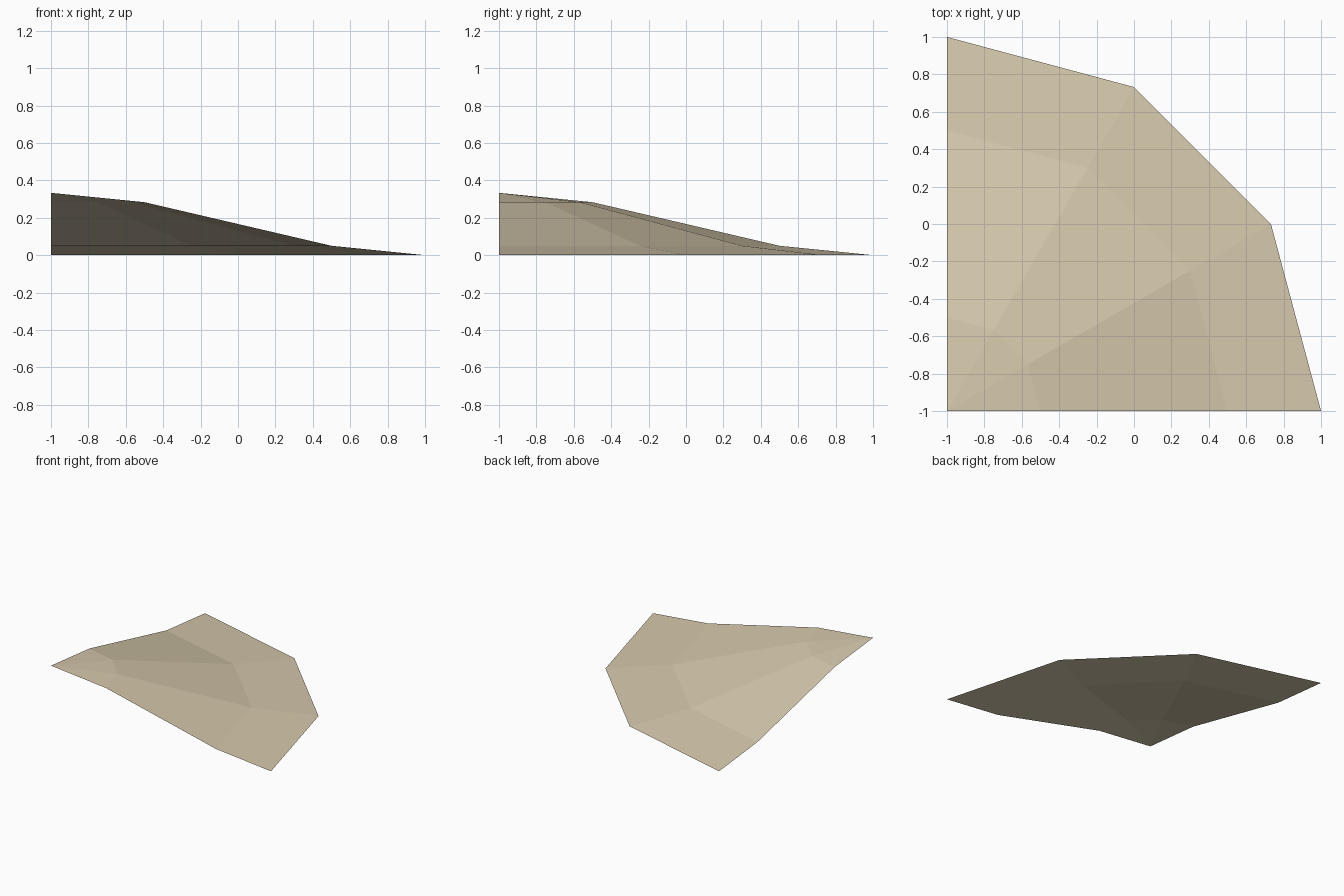
import bpy
import bmesh
from math import radians
from mathutils import Matrix, Vector

if "Cube" in bpy.data.objects:
    bpy.data.objects.remove(bpy.data.objects["Cube"], do_unlink=True)

# Sand colour
sand = bpy.data.materials.new("sand")
sand.use_nodes = True
colour = (0.68, 0.59, 0.42, 1)
sand.diffuse_color = colour
bsdf = sand.node_tree.nodes["Principled BSDF"]
bsdf.inputs["Base Color"].default_value = colour
bsdf.inputs["Roughness"].default_value = 0.9

# Slope profile from the peak to the toe, as (radius, height)
profile = [(0, 0.333), (0.5, 0.283), (1.5, 0.05), (2, 0)]
peak = Vector((-1, -1, 0))

# Open quarter mound: the profile swept through three flat sectors
bm = bmesh.new()
verts = [bm.verts.new(peak + Vector((r, 0, z))) for r, z in profile]
edges = [bm.edges.new(pair) for pair in zip(verts, verts[1:])]
bmesh.ops.spin(bm, geom=verts + edges, cent=peak, axis=(0, 0, 1),
               angle=radians(90), steps=3)
bmesh.ops.remove_doubles(bm, verts=bm.verts, dist=0.0001)

# Turn every face upwards
bm.normal_update()
bmesh.ops.reverse_faces(bm, faces=[f for f in bm.faces if f.normal.z < 0])

mesh = bpy.data.meshes.new("sand_mound_corner")
bm.to_mesh(mesh)
bm.free()
mesh.materials.append(sand)
mound = bpy.data.objects.new("sand_mound_corner", mesh)
bpy.context.collection.objects.link(mound)
